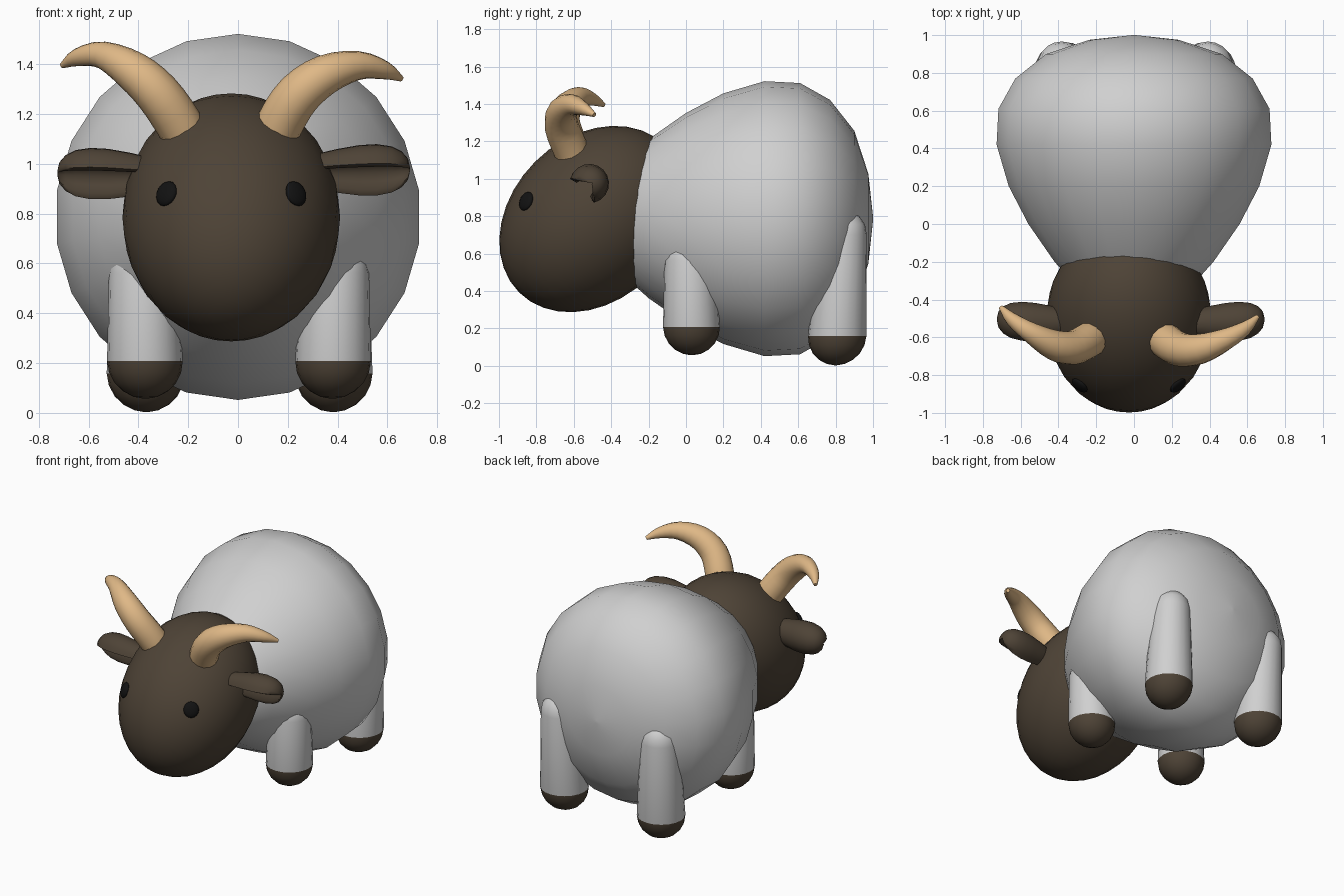
import bpy, bmesh, math
from mathutils import Vector, Matrix

if "Cube" in bpy.data.objects:
    bpy.data.objects.remove(bpy.data.objects["Cube"])


def material(name, rgb):
    m = bpy.data.materials.new(name)
    m.diffuse_color = (*rgb, 1)
    m.use_nodes = True
    m.node_tree.nodes["Principled BSDF"].inputs["Base Color"].default_value = m.diffuse_color
    return m


WOOL = material("pale_wool", (0.63, 0.63, 0.63))
BROWN = material("dark_brown", (0.076, 0.056, 0.037))
HORN = material("tan_horn", (0.74, 0.48, 0.24))
BLACK = material("black", (0.006, 0.006, 0.006))


def finish(bm, name, mats, angle=60):
    bmesh.ops.recalc_face_normals(bm, faces=bm.faces)
    mesh = bpy.data.meshes.new(name)
    bm.to_mesh(mesh)
    bm.free()
    for m in mats:
        mesh.materials.append(m)
    ob = bpy.data.objects.new(name, mesh)
    bpy.context.collection.objects.link(ob)
    bpy.ops.object.select_all(action='DESELECT')
    ob.select_set(True)
    bpy.context.view_layer.objects.active = ob
    bpy.ops.object.shade_smooth_by_angle(angle=math.radians(angle))
    return ob


def loft(rings):
    """Skin a list of closed rings and cap both ends."""
    bm = bmesh.new()
    vs = [[bm.verts.new(p) for p in ring] for ring in rings]
    n = len(vs[0])
    for a, b in zip(vs, vs[1:]):
        for i in range(n):
            j = (i + 1) % n
            bm.faces.new((a[i], a[j], b[j], b[i]))
    bm.faces.new(vs[0])
    bm.faces.new(vs[-1])
    return bm


def circle(center, u, v, r, n):
    return [center + r * (u * math.cos(2 * math.pi * i / n) + v * math.sin(2 * math.pi * i / n))
            for i in range(n)]


def smooth_path(pts, steps=3):
    """Catmull-Rom resampling of a list of 4D points (position and radius)."""
    p = [Vector(q) for q in pts]
    p = [2 * p[0] - p[1]] + p + [2 * p[-1] - p[-2]]
    out = []
    for a, b, c, d in zip(p, p[1:], p[2:], p[3:]):
        for k in range(steps):
            t = k / steps
            out.append(0.5 * (2 * b + (c - a) * t + (2 * a - 5 * b + 4 * c - d) * t * t
                              + (3 * b - a - 3 * c + d) * t ** 3))
    return out + [p[-2]]


X, Y, Z = Vector((1, 0, 0)), Vector((0, 1, 0)), Vector((0, 0, 1))

# Egg-shaped body turned around the front-to-back axis
profile = [(-0.45, 0.2), (-0.2, 0.425), (0, 0.565), (0.2, 0.67), (0.42, 0.735), (0.61, 0.725),
           (0.77, 0.635), (0.9, 0.47), (0.975, 0.24), (1.0, 0.01)]
finish(loft([circle(Vector((0, y, 0.787)), Z, X, r, 22) for y, r in profile]), "body", [WOOL])

# Head: long spheroid leaning back into the body
head_matrix = (Matrix.Translation((-0.027, -0.5, 0.785)) @ Matrix.Rotation(math.radians(-45), 4, 'X')
               @ Matrix.Diagonal((0.437, 0.434, 0.555, 1)))
bm = bmesh.new()
bmesh.ops.create_uvsphere(bm, u_segments=28, v_segments=18, radius=1, matrix=head_matrix)
finish(bm, "head", [BROWN])

# Eyes: flat discs lying on the head surface
for side, pos in (("left", (-0.295, -0.865, 0.883)), ("right", (0.24, -0.865, 0.883))):
    local = (head_matrix.inverted() @ Vector(pos)).normalized()
    normal = (head_matrix.to_3x3().inverted().transposed() @ local).normalized()
    bm = bmesh.new()
    bmesh.ops.create_uvsphere(
        bm, u_segments=16, v_segments=8, radius=1,
        matrix=Matrix.Translation(head_matrix @ local) @ normal.to_track_quat('Z', 'Y').to_matrix().to_4x4()
        @ Matrix.Diagonal((0.05, 0.053, 0.02, 1)))
    finish(bm, side + "_eye", [BLACK])

# Horns: tapering curved tubes
horn_paths = {
    "left": [(-0.20, -0.59, 1.08, 0.088), (-0.24, -0.615, 1.165, 0.094), (-0.325, -0.655, 1.285, 0.091),
             (-0.425, -0.64, 1.375, 0.08), (-0.545, -0.575, 1.437, 0.055), (-0.645, -0.505, 1.427, 0.036),
             (-0.705, -0.44, 1.395, 0.012)],
    "right": [(0.145, -0.59, 1.08, 0.088), (0.17, -0.62, 1.165, 0.094), (0.245, -0.665, 1.28, 0.091),
              (0.355, -0.66, 1.36, 0.08), (0.485, -0.61, 1.395, 0.058), (0.59, -0.55, 1.375, 0.037),
              (0.655, -0.49, 1.342, 0.012)],
}
for side, pts in horn_paths.items():
    path = smooth_path(pts)
    rings = []
    for i, q in enumerate(path):
        tangent = (path[min(i + 1, len(path) - 1)] - path[max(i - 1, 0)]).to_3d().normalized()
        u = tangent.cross(Y).normalized()
        rings.append(circle(q.to_3d(), u, tangent.cross(u), q.w, 14))
    finish(loft(rings), side + "_horn", [HORN])

# Ears: crescent section swept outwards, hollow side facing forward and down
section = [(0.105 * math.cos(math.radians(a)), 0.105 * math.sin(math.radians(a)))
           for a in range(-30, 211, 20)]
section += [(0.065 * math.cos(math.radians(a)), -0.045 + 0.075 * math.sin(math.radians(a)))
            for a in range(180, -1, -30)]
along = Vector((0, -0.7071, 0.7071))
outward = Vector((0, 0.7071, 0.7071))
ear_steps = [(0.0, 0.65), (0.10, 0.85), (0.19, 0.98), (0.26, 1.0), (0.32, 0.9), (0.36, 0.7),
             (0.385, 0.42), (0.393, 0.1)]
for side, s, x0, z0 in (("left", -1, -0.332, 0.953), ("right", 1, 0.297, 0.968)):
    rings = []
    for d, k in ear_steps:
        center = Vector((x0 + s * d, -0.525 + 0.02 * (d / 0.4) ** 2, z0 + 0.01 * d / 0.4))
        rings.append([center + k * (along * a + outward * b) for a, b in section])
    finish(loft(rings), side + "_ear", [BROWN], 75)

# Legs: rounded posts with a dark hoof at the bottom
def leg(name, base, top, r0, r1):
    base, top = Vector(base), Vector(top)
    height = top.z - base.z
    steps = [(r0 * (1 - math.cos(a)), r0 * math.sin(a))
             for a in [math.radians(d) for d in (3, 18, 36, 54, 72, 90)]]
    steps += [(height - r1 * (1 - math.sin(a)), r1 * math.cos(a))
              for a in [math.radians(d) for d in (0, 25, 50, 70, 87)]]
    rings = [circle(base.lerp(top, h / height), X, Y, r, 20) for h, r in steps]
    bm = loft(rings)
    for f in bm.faces:
        f.material_index = 1 if f.calc_center_median().z < base.z + r0 else 0
    finish(bm, name, [WOOL, BROWN])


for side, x, s in (("left", -0.371, -1), ("right", 0.379, 1)):
    leg(side + "_front_leg", (x, 0.032, 0.057), (x + s * 0.012, 0.02, 0.70), 0.152, 0.138)
    leg(side + "_hind_leg", (x + 0.003, 0.8, 0.003), (x + s * 0.015, 0.845, 0.83), 0.156, 0.128)
